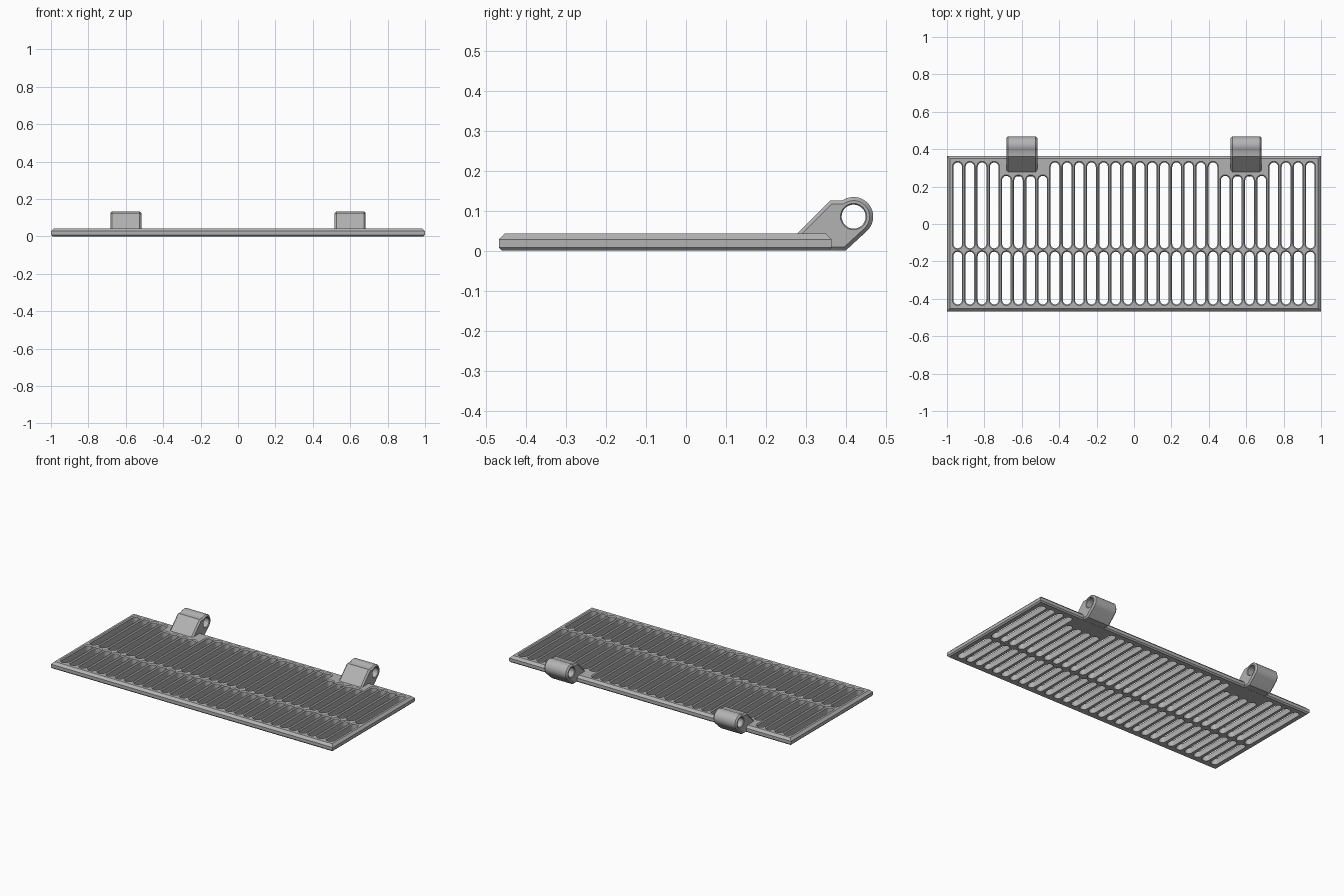
import bpy, bmesh
from math import sin, cos, pi, radians

if "Cube" in bpy.data.objects:
    bpy.data.objects.remove(bpy.data.objects["Cube"])

grey = bpy.data.materials.new("plain grey")
grey.use_nodes = True
grey.diffuse_color = (0.45, 0.45, 0.45, 1)
grey.node_tree.nodes["Principled BSDF"].inputs["Base Color"].default_value = (0.45, 0.45, 0.45, 1)

FRONT, BACK, TOP = -0.468, 0.364, 0.043
PITCH, HALF = 0.065, 0.023


def loft(bm, rings):
    """Skin a stack of equal-length point rings and cap both ends."""
    loops = [[bm.verts.new(p) for p in ring] for ring in rings]
    for a, b in zip(loops, loops[1:]):
        for i in range(len(a)):
            j = (i + 1) % len(a)
            bm.faces.new((a[i], a[j], b[j], b[i]))
    return bm.faces.new(loops[0][::-1]), bm.faces.new(loops[-1])


def finish(bm, name):
    bmesh.ops.recalc_face_normals(bm, faces=bm.faces)
    mesh = bpy.data.meshes.new(name)
    bm.to_mesh(mesh)
    bm.free()
    mesh.materials.append(grey)
    obj = bpy.data.objects.new(name, mesh)
    bpy.context.collection.objects.link(obj)
    return obj


def cut(obj, cutter):
    mod = obj.modifiers.new("cut", "BOOLEAN")
    mod.operation, mod.solver, mod.object = "DIFFERENCE", "EXACT", cutter
    bpy.context.view_layer.objects.active = obj
    bpy.ops.object.modifier_apply(modifier=mod.name)
    bpy.data.objects.remove(cutter)


def smooth(obj):
    bpy.ops.object.select_all(action="DESELECT")
    obj.select_set(True)
    bpy.context.view_layer.objects.active = obj
    bpy.ops.object.shade_smooth_by_angle(angle=radians(30))


# Chamfered panel
def rectangle(inset, z):
    x, f, b = 1 - inset, FRONT + inset, BACK - inset
    return [(-x, f, z), (x, f, z), (x, b, z), (-x, b, z)]


bm = bmesh.new()
loft(bm, [rectangle(0.008, 0), rectangle(0, 0.008), rectangle(0, 0.028), rectangle(0.015, TOP)])
panel = finish(bm, "grille_panel")


# Rounded slots, flared at the top edge
def slot_ring(x, y0, y1, r, z):
    ring = []
    for centre, start in ((y1 - HALF, 0), (y0 + HALF, pi)):
        for i in range(9):
            a = start + pi * i / 8
            ring.append((x + r * cos(a), centre + r * sin(a), z))
    return ring


bm = bmesh.new()
for i in range(30):
    x = (i - 14.5) * PITCH
    under_hinge = 4 <= min(i, 29 - i) <= 7
    for y0, y1 in ((-0.43, -0.148), (-0.13, 0.257 if under_hinge else 0.329)):
        levels = ((HALF, -0.02), (HALF, TOP - 0.006), (HALF + 0.007, TOP + 0.001))
        loft(bm, [slot_ring(x, y0, y1, r, z) for r, z in levels])
cut(panel, finish(bm, "slot_cutter"))
smooth(panel)

# Hinge knuckles: sloped front, round eye, sloped underside
EYE_Y, EYE_Z, EYE_R = 0.419, 0.085, 0.049
profile = [(0.357, 0), (0.335, 0.02), (0.255, 0.02), (0.36, 0.125), (0.39, 0.125)]
for i in range(17):
    a = radians(115 - 160 * i / 16)
    profile.append((EYE_Y + EYE_R * cos(a), EYE_Z + EYE_R * sin(a)))
profile.append((0.399, 0))

for side, name in ((1, "left_hinge"), (-1, "right_hinge")):
    mid = side * 0.6
    bm = bmesh.new()
    caps = loft(bm, [[(mid + s * 0.083, y, z) for y, z in profile] for s in (-1, 1)])
    bmesh.ops.recalc_face_normals(bm, faces=bm.faces)
    rims = [e for f in caps for e in f.edges]
    bmesh.ops.bevel(bm, geom=rims, offset=0.009, segments=1, profile=0.5, affect="EDGES")
    hinge = finish(bm, name)

    # Pin hole with a slight countersink at both ends
    bm = bmesh.new()
    stations = ((-0.09, 0.038), (-0.079, 0.030), (0.079, 0.030), (0.09, 0.038))
    loft(bm, [[(mid + dx, EYE_Y + r * cos(k * pi / 16), EYE_Z + r * sin(k * pi / 16))
               for k in range(32)] for dx, r in stations])
    cut(hinge, finish(bm, "pin_cutter"))
    smooth(hinge)
